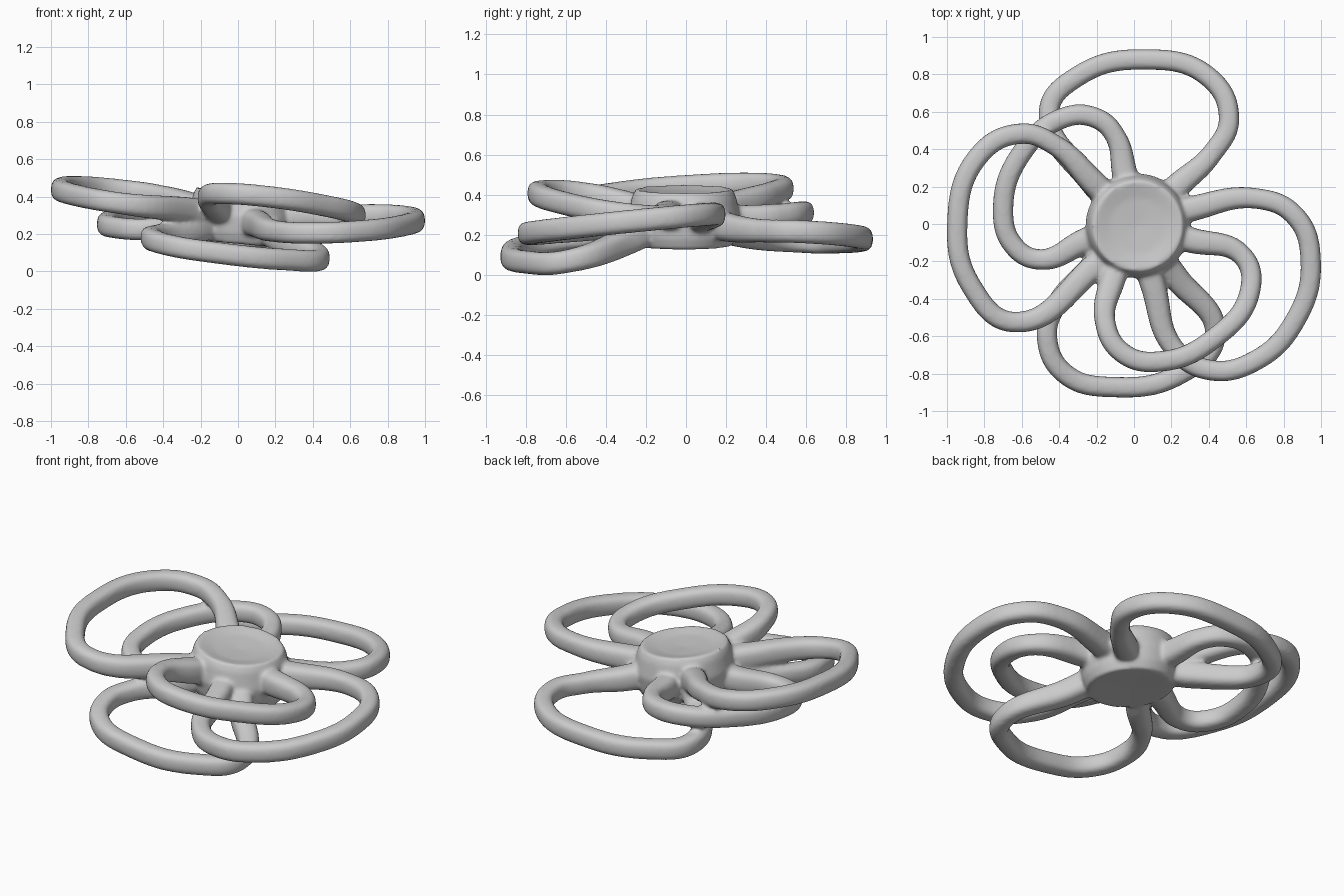
import bpy, bmesh, math

if "Cube" in bpy.data.objects:
    bpy.data.objects.remove(bpy.data.objects["Cube"])

HUB_Z = 0.28  # height where the loop ends meet inside the hub


def section(half_w=0.055, half_h=0.058, n=16, e=2 / 2.7):
    """Slightly squared round cross-section for the tubes."""
    cu = bpy.data.curves.new("tube_section", 'CURVE')
    sp = cu.splines.new('POLY')
    sp.points.add(n - 1)
    for i, p in enumerate(sp.points):
        c, s = math.cos(2 * math.pi * i / n), math.sin(2 * math.pi * i / n)
        p.co = (math.copysign(abs(c) ** e, c) * half_w,
                math.copysign(abs(s) ** e, s) * half_h, 0, 1)
    sp.use_cyclic_u = True
    ob = bpy.data.objects.new("tube_section", cu)
    bpy.context.collection.objects.link(ob)
    ob.hide_render = True
    return ob


def tube(name, plane, path):
    """Flat tube loop: path is 2D from hub edge to hub edge, lying in the
    tilted plane z = a + b*x + c*y. Both ends are run on into the hub."""
    a, b, c = plane
    inner = [tuple(0.5 * k for k in p) for p in (path[0], path[-1])]
    pts = [inner[0], *path, inner[1]]
    cu = bpy.data.curves.new(name, 'CURVE')
    cu.dimensions = '3D'
    cu.twist_mode = 'Z_UP'
    cu.bevel_mode = 'OBJECT'
    cu.bevel_object = profile
    cu.use_fill_caps = True
    sp = cu.splines.new('BEZIER')
    sp.bezier_points.add(len(pts) - 1)
    for i, (bp, (x, y)) in enumerate(zip(sp.bezier_points, pts)):
        end = min(i, len(pts) - 1 - i)
        # bend the ends towards the middle of the hub, with a slight flare
        pull = {0: 0.8, 1: 0.3}.get(end, 0)
        bp.co = (x, y, (1 - pull) * (a + b * x + c * y) + pull * HUB_Z)
        bp.handle_left_type = bp.handle_right_type = 'AUTO'
        bp.radius = {0: 1.3, 1: 1.25}.get(end, 1.0)
    ob = bpy.data.objects.new(name, cu)
    bpy.context.collection.objects.link(ob)
    return ob


def lathe(name, outline, seg=64):
    bm = bmesh.new()
    vs = [bm.verts.new((r, 0, z)) for r, z in outline]
    es = [bm.edges.new(e) for e in zip(vs, vs[1:])]
    bmesh.ops.spin(bm, geom=vs + es, axis=(0, 0, 1), cent=(0, 0, 0),
                   angle=2 * math.pi, steps=seg)
    bmesh.ops.remove_doubles(bm, verts=bm.verts, dist=1e-4)
    bmesh.ops.recalc_face_normals(bm, faces=bm.faces)
    # the hub leans slightly down to the right
    for v in bm.verts:
        v.co.z -= 0.09 * v.co.x
        v.co.x += 0.02
        v.co.y -= 0.01
    me = bpy.data.meshes.new(name)
    bm.to_mesh(me)
    bm.free()
    ob = bpy.data.objects.new(name, me)
    bpy.context.collection.objects.link(ob)
    return ob


# Hub with a shallow dished top and a flat base
hub = lathe("hub_with_loops", [(0, .40), (.15, .41), (.24, .43), (.26, .39), (.28, .29),
                               (.265, .2), (.24, .145), (0, .15)])

# Six tilted loops around the hub
profile = section()
tubes = [
    tube("left_loop", (.322, -.125, .07),
         [(-.22, .225), (-.42, .42), (-.61, .483), (-.83, .365),
          (-.945, 0), (-.865, -.34), (-.64, -.525), (-.22, -.235)]),
    tube("front_upper_loop", (.327, -.1, -.12),
         [(-.115, -.30), (-.155, -.52), (-.06, -.69), (.14, -.735),
          (.43, -.61), (.62, -.36), (.58, -.17), (.30, -.085)]),
    tube("right_loop", (.275, .02, .1),
         [(.30, .08), (.65, .137), (.86, .045), (.945, -.2),
          (.865, -.51), (.65, -.73), (.40, -.78), (.21, -.66), (.10, -.32)]),
    tube("front_lower_loop", (.198, -.125, .13),
         [(-.23, -.24), (-.42, -.44), (-.465, -.61), (-.37, -.80),
          (-.11, -.872), (.25, -.80), (.435, -.60), (.22, -.28)]),
    tube("back_loop", (.215, .05, -.045),
         [(.24, .21), (.42, .38), (.508, .56), (.40, .785),
          (.05, .88), (-.30, .79), (-.455, .60), (-.22, .22)]),
    tube("left_inner_loop", (.245, 0, .11),
         [(-.05, .27), (-.10, .47), (-.20, .565), (-.37, .57),
          (-.60, .38), (-.70, .08), (-.64, -.12), (-.50, -.19), (-.26, -.09)]),
]

# Merge hub and loops into one body
bpy.ops.object.select_all(action='DESELECT')
for t in tubes:
    t.select_set(True)
bpy.context.view_layer.objects.active = tubes[0]
bpy.ops.object.convert(target='MESH')
bpy.data.objects.remove(profile)
hub.select_set(True)
bpy.context.view_layer.objects.active = hub
bpy.ops.object.join()

# Fuse and soften the joints
rm = hub.modifiers.new("fuse", 'REMESH')
rm.mode = 'VOXEL'
rm.voxel_size = 0.011
rm.use_smooth_shade = True
sm = hub.modifiers.new("soften", 'SMOOTH')
sm.factor = 0.5
sm.iterations = 9
